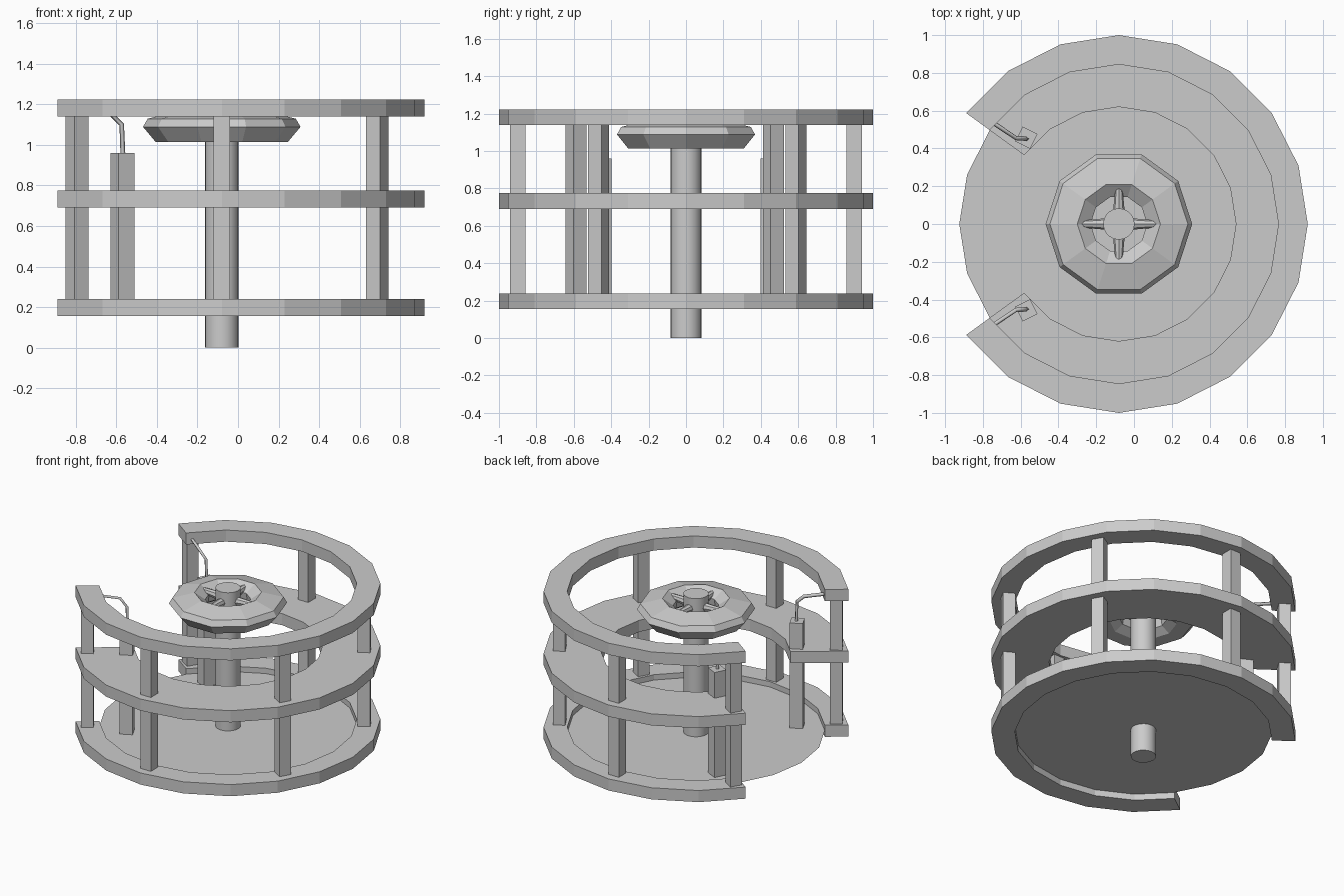
import bpy, bmesh
from math import sin, cos, radians, pi
from mathutils import Vector, Matrix

if "Cube" in bpy.data.objects:
    bpy.data.objects.remove(bpy.data.objects["Cube"])

CX = -0.08  # the rings and shaft share this off-centre axis


def make_object(name, bm):
    bmesh.ops.recalc_face_normals(bm, faces=bm.faces)
    me = bpy.data.meshes.new(name)
    bm.to_mesh(me)
    bm.free()
    ob = bpy.data.objects.new(name, me)
    bpy.context.collection.objects.link(ob)
    return ob


def polar(r, deg, z):
    a = radians(deg)
    return (CX + r * cos(a), r * sin(a), z)


def sweep(name, profile, angles, closed):
    """Revolve a closed (radius, z) profile through the listed angles."""
    bm = bmesh.new()
    loops = [[bm.verts.new(polar(r, a, z)) for r, z in profile] for a in angles]
    n, m = len(loops), len(profile)
    for i in range(n if closed else n - 1):
        p, q = loops[i], loops[(i + 1) % n]
        for j in range(m):
            k = (j + 1) % m
            bm.faces.new((p[j], p[k], q[k], q[j]))
    if not closed:
        bm.faces.new(loops[0])
        bm.faces.new(loops[-1])
    return make_object(name, bm)


def box(name, x, y, z0, z1, w, deg):
    bm = bmesh.new()
    mat = (Matrix.Translation((x, y, (z0 + z1) / 2)) @ Matrix.Rotation(radians(deg), 4, 'Z')
           @ Matrix.Diagonal((w, w, z1 - z0, 1)))
    bmesh.ops.create_cube(bm, size=1, matrix=mat)
    return make_object(name, bm)


def rod(name, a, b, r1, r2, segs):
    a, b = Vector(a), Vector(b)
    bm = bmesh.new()
    mat = Matrix.Translation((a + b) / 2) @ (b - a).to_track_quat('Z', 'Y').to_matrix().to_4x4()
    bmesh.ops.create_cone(bm, cap_ends=True, segments=segs, radius1=r1, radius2=r2,
                          depth=(b - a).length, matrix=mat)
    return make_object(name, bm)


# Open rails: three stacked 20-sided arcs with a gap on the -x side
arc = [i * 18 - 144 for i in range(17)]
for name, r, z in (("lower_rail", 0.845, 0.155), ("bench_ring", 0.62, 0.69), ("upper_rail", 0.845, 1.138)):
    sweep(name, [(r, z), (1, z), (1, z + 0.084), (r, z + 0.084)], arc, False)

# Thin floor
bm = bmesh.new()
bm.faces.new([bm.verts.new(polar(0.845, i * 18, 0.2)) for i in range(20)])
make_object("floor", bm)

# Posts, gate boxes and bent handles on both sides
for s, side in ((1, "back"), (-1, "front")):
    for label, r, a, rot in (("right", 0.897, 31.4, 30), ("middle", 0.9, 90, 90), ("left", 0.924, 140.5, 148)):
        x, y, _ = polar(r, a, 0)
        box(f"{side}_{label}_post", x, s * y, 0.2, 1.18, 0.082, s * rot)
    box(f"{side}_gate_box", -0.57, s * 0.457, 0.2, 0.96, 0.088, s * -27)
    path = [(-0.567, s * 0.452, 0.95), (-0.573, s * 0.452, 1.1),
            (-0.625, s * 0.455, 1.15), (-0.745, s * 0.535, 1.17)]
    cu = bpy.data.curves.new(f"{side}_handle", 'CURVE')
    cu.dimensions = '3D'
    cu.bevel_depth = 0.012
    cu.bevel_resolution = 0
    cu.use_fill_caps = True
    sp = cu.splines.new('POLY')
    sp.points.add(len(path) - 1)
    for p, co in zip(sp.points, path):
        p.co = (*co, 1)
    bpy.context.collection.objects.link(bpy.data.objects.new(f"{side}_handle", cu))

# Central shaft
shaft = rod("shaft", (CX, 0, 0), (CX, 0, 1.2), 0.083, 0.083, 20)
bpy.context.view_layer.objects.active = shaft
shaft.select_set(True)
bpy.ops.object.shade_smooth_by_angle(angle=radians(35))

# Ten-sided wheel with four tapered spokes
sweep("wheel", [(0.325, 1.013), (0.388, 1.088), (0.365, 1.128), (0.22, 1.165),
                (0.15, 1.115), (0.16, 1.05), (0.22, 1.013)],
      [i * 36 for i in range(10)], True)
for i in range(4):
    rod(f"spoke_{i + 1}", polar(0.05, i * 90, 1.12), polar(0.21, i * 90, 1.13), 0.032, 0.018, 8)
